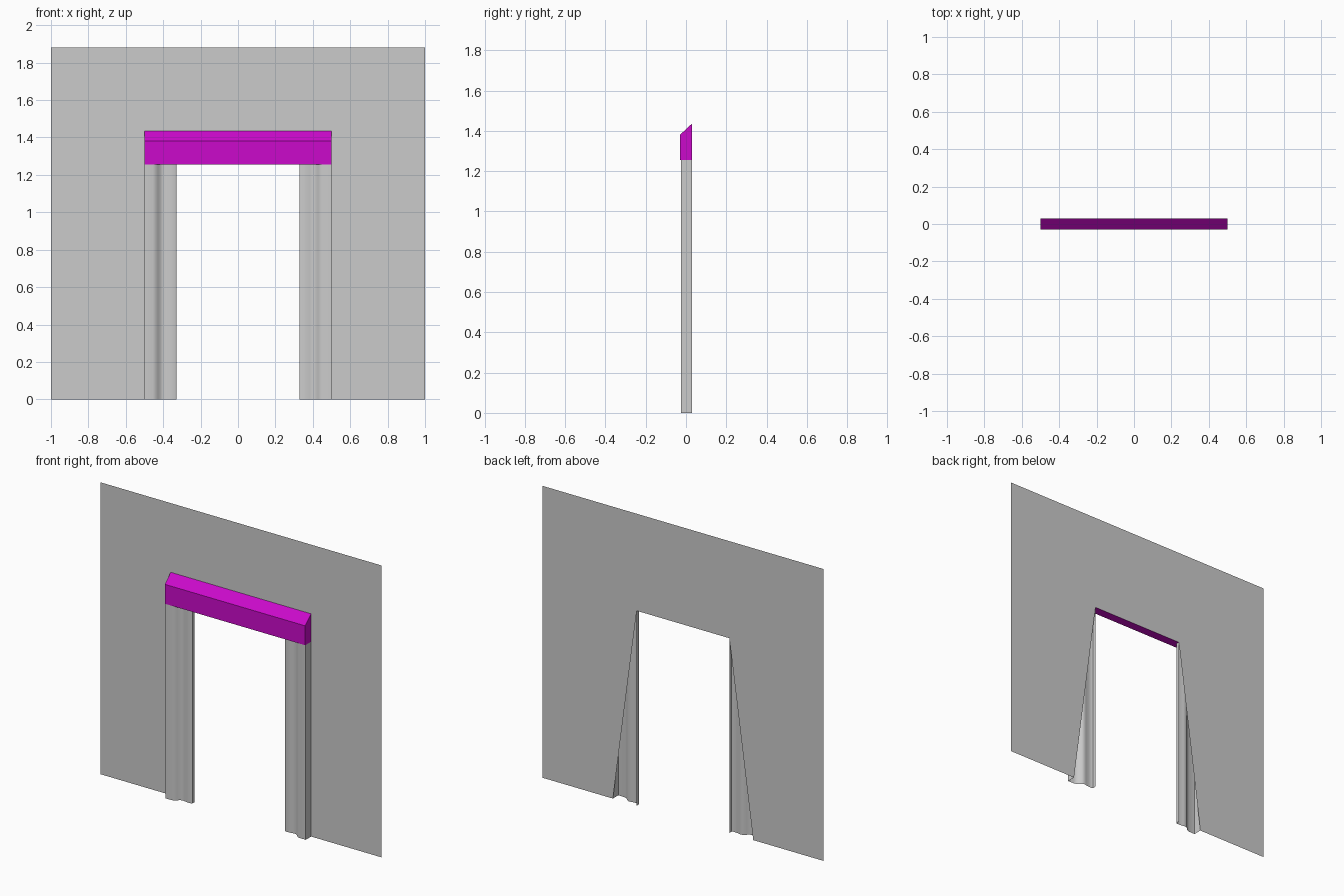
import bpy
import bmesh

cube = bpy.data.objects.get("Cube")
if cube:
    bpy.data.objects.remove(cube, do_unlink=True)

OUTER, INNER = 0.5, 0.33
HEAD, TOP = 1.255, 1.88
BACK, FRONT = 0.03, -0.03


def make_material(name, colour):
    mat = bpy.data.materials.new(name)
    mat.use_nodes = True
    mat.diffuse_color = colour
    mat.node_tree.nodes["Principled BSDF"].inputs["Base Color"].default_value = colour
    return mat


grey = make_material("plaster grey", (0.6, 0.6, 0.6, 1))
magenta = make_material("header magenta", (0.6, 0.003, 0.6, 1))


def make_object(name, bm, mat):
    mesh = bpy.data.meshes.new(name)
    bm.to_mesh(mesh)
    bm.free()
    mesh.materials.append(mat)
    obj = bpy.data.objects.new(name, mesh)
    bpy.context.collection.objects.link(obj)
    return obj


def sweep(bm, profile, direction, cap=False):
    """Extrude a line of points along a direction, optionally closed and capped."""
    starts = [bm.verts.new(p) for p in profile]
    ends = [bm.verts.new([a + b for a, b in zip(p, direction)]) for p in profile]
    count = len(profile)
    for i in range(count if cap else count - 1):
        j = (i + 1) % count
        bm.faces.new((starts[i], starts[j], ends[j], ends[i]))
    if cap:
        bm.faces.new(starts)
        bm.faces.new(ends)
    bmesh.ops.recalc_face_normals(bm, faces=bm.faces)


# Thin wall sheet with an opening that flares towards the floor
bm = bmesh.new()
left, right = [
    [bm.verts.new((s * x, BACK, z)) for x, z in
     ((1, 0), (1, TOP), (INNER, TOP), (INNER, HEAD), (OUTER, 0))]
    for s in (1, -1)]
bm.faces.new(left)
bm.faces.new(right[::-1])
bm.faces.new((left[2], right[2], right[3], left[3]))
bmesh.ops.recalc_face_normals(bm, faces=bm.faces)
if bm.faces[:][0].normal.y > 0:
    bmesh.ops.reverse_faces(bm, faces=bm.faces[:])
make_object("wall", bm, grey)

# Moulded casings, open at the back: raised outer band, cove, flat inner band
casing = [(OUTER, BACK), (OUTER, -0.025), (0.455, -0.025), (0.44, -0.02),
          (0.428, -0.01), (0.415, 0.003), (0.40, 0.009), (0.385, 0.006),
          (0.365, 0.003), (0.338, 0.002), (INNER, 0.006), (INNER, BACK)]
for side, s in (("left", 1), ("right", -1)):
    bm = bmesh.new()
    sweep(bm, [(s * x, y, 0) for x, y in casing], (0, 0, HEAD))
    # Open sheets need their front turned outwards
    if bm.faces[:][1].normal.y > 0:
        bmesh.ops.reverse_faces(bm, faces=bm.faces[:])
    obj = make_object(side + "_casing", bm, grey)
    bpy.ops.object.select_all(action="DESELECT")
    obj.select_set(True)
    bpy.context.view_layer.objects.active = obj
    bpy.ops.object.shade_smooth_by_angle(angle=0.7)

# Header bar with a sloping top
bm = bmesh.new()
sweep(bm, [(-OUTER, FRONT, HEAD), (-OUTER, BACK - 0.001, HEAD),
           (-OUTER, BACK - 0.001, 1.435), (-OUTER, FRONT, 1.38)],
      (2 * OUTER, 0, 0), cap=True)
make_object("header", bm, magenta)
